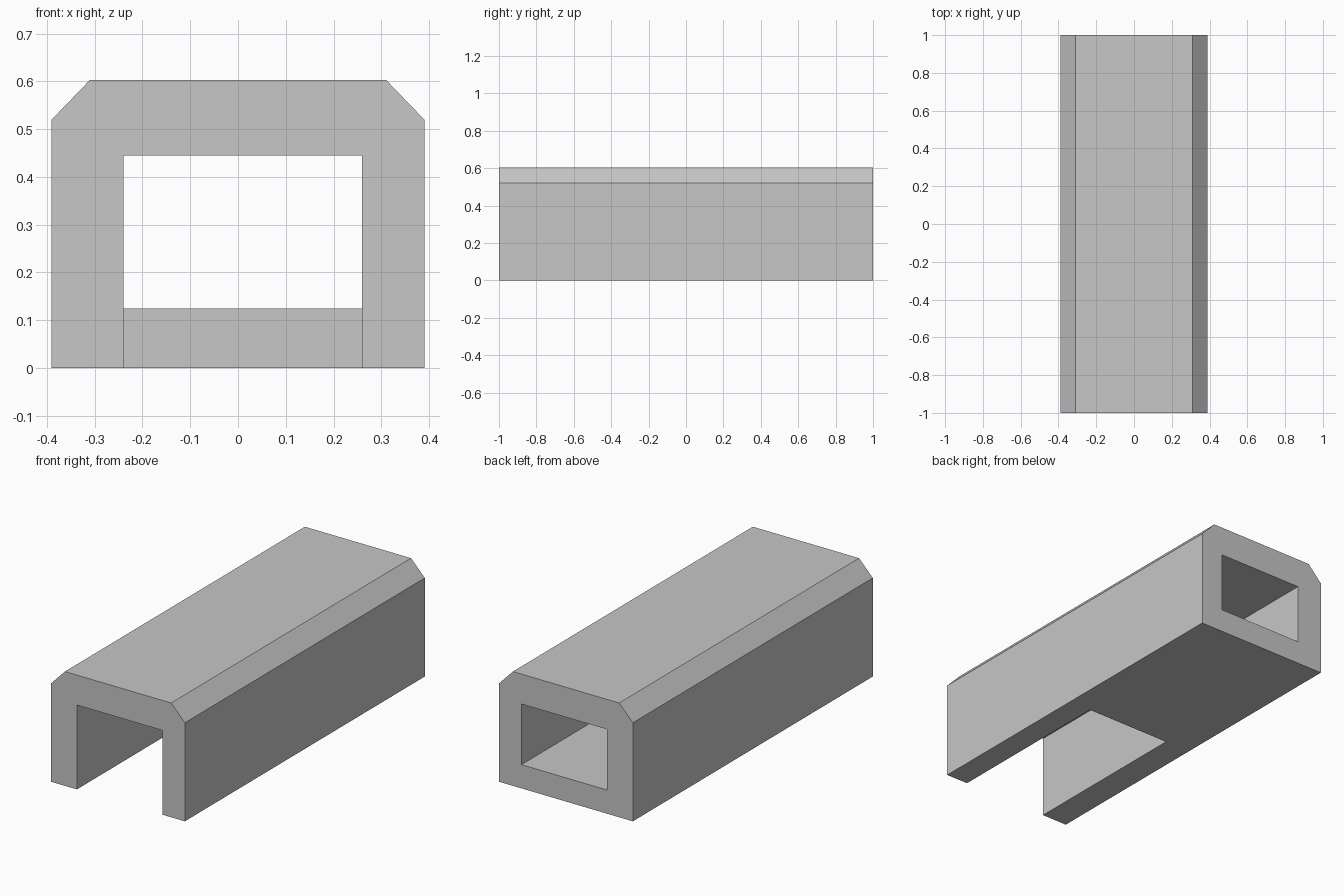
import bpy
import bmesh
from mathutils import Vector

cube = bpy.data.objects.get("Cube")
if cube:
    bpy.data.objects.remove(cube, do_unlink=True)

HALF_LENGTH = 1.0
FLOOR_START = -0.035

grey = bpy.data.materials.new("plain_grey")
grey.use_nodes = True
colour = (0.57, 0.57, 0.57, 1)
grey.diffuse_color = colour
grey.node_tree.nodes["Principled BSDF"].inputs["Base Color"].default_value = colour


def prism(name, outline, sweep):
    """Extrude a closed 3D outline along a vector into a solid."""
    bm = bmesh.new()
    face = bm.faces.new([bm.verts.new(p) for p in outline])
    moved = bmesh.ops.extrude_face_region(bm, geom=[face])["geom"]
    verts = [v for v in moved if isinstance(v, bmesh.types.BMVert)]
    bmesh.ops.translate(bm, verts=verts, vec=Vector(sweep))
    bmesh.ops.recalc_face_normals(bm, faces=bm.faces)
    mesh = bpy.data.meshes.new(name)
    bm.to_mesh(mesh)
    bm.free()
    mesh.materials.append(grey)
    obj = bpy.data.objects.new(name, mesh)
    bpy.context.collection.objects.link(obj)
    return obj


# Outer block with chamfered top edges
right_half = [(0.39, 0), (0.39, 0.52), (0.31, 0.603)]
section = right_half + [(-x, z) for x, z in reversed(right_half)]
body = prism("sleeve_body",
             [(x, -HALF_LENGTH, z) for x, z in section],
             (0, 2 * HALF_LENGTH, 0))

# Stepped tunnel: open underneath at the front, floored at the back
over = HALF_LENGTH + 0.1
tunnel = [(-over, -0.1), (FLOOR_START, -0.1), (FLOOR_START, 0.125),
          (over, 0.125), (over, 0.445), (-over, 0.445)]
cutter = prism("tunnel_cutter", [(-0.24, y, z) for y, z in tunnel], (0.5, 0, 0))
cutter.hide_render = True

cut = body.modifiers.new("tunnel", 'BOOLEAN')
cut.operation = 'DIFFERENCE'
cut.solver = 'EXACT'
cut.object = cutter

# Apply the cut and discard the cutter
bpy.context.view_layer.update()
result = bpy.data.meshes.new_from_object(
    body.evaluated_get(bpy.context.evaluated_depsgraph_get()))
body.modifiers.clear()
body.data = result
bpy.data.objects.remove(cutter, do_unlink=True)
